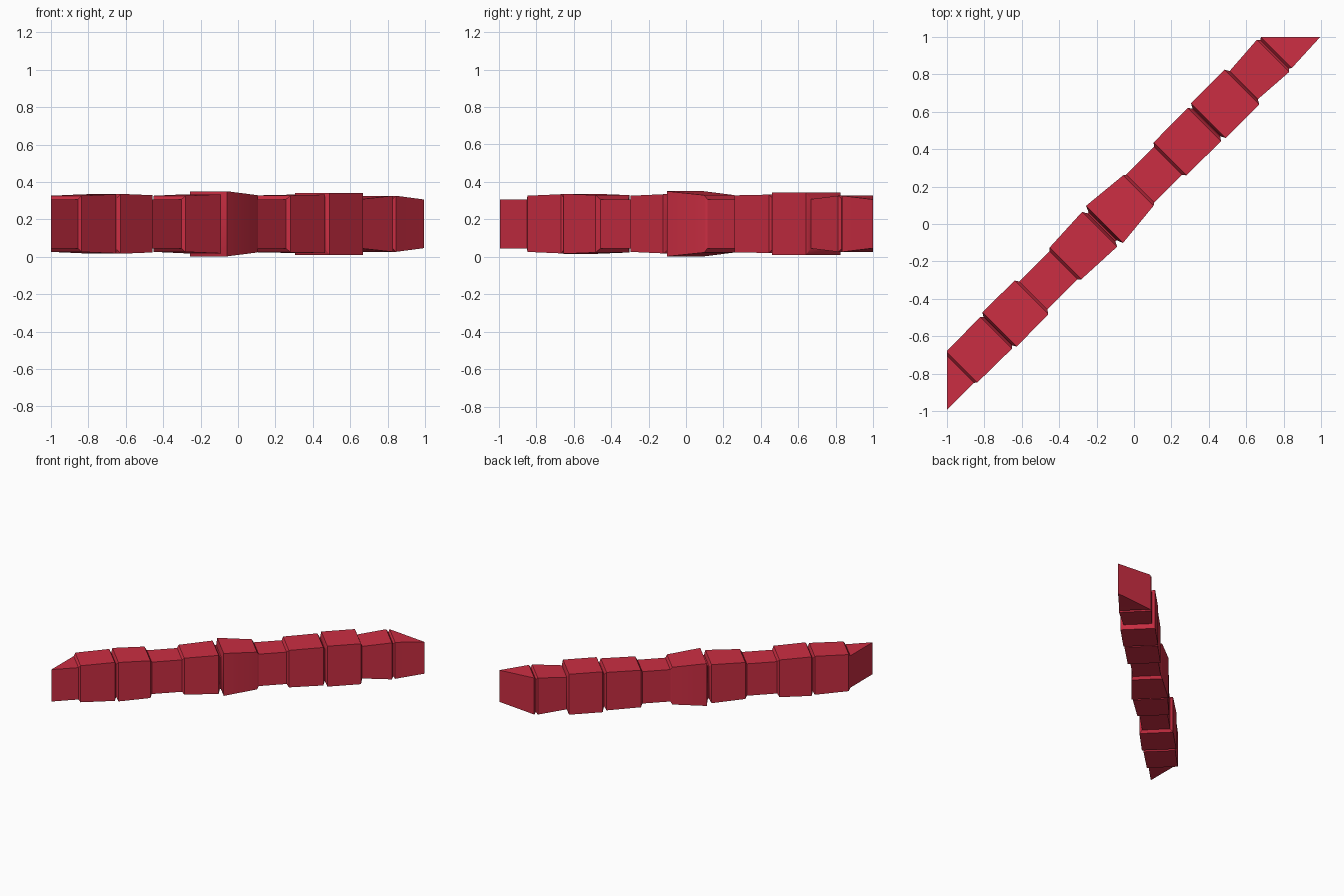
import bpy
import bmesh
from math import radians
from mathutils import Matrix, Vector

cube = bpy.data.objects.get("Cube")
if cube:
    bpy.data.objects.remove(cube, do_unlink=True)

red = bpy.data.materials.new("crimson red")
red.use_nodes = True
red.diffuse_color = (0.6, 0.027, 0.055, 1)
red.node_tree.nodes["Principled BSDF"].inputs["Base Color"].default_value = red.diffuse_color

# The chain runs diagonally, a little to one side of the centre
AXIS = Matrix.Rotation(radians(45), 4, "Z") @ Matrix.Translation((0, 0.11, 0.176))
CORE_W, CORE_H = 0.106, 0.131


def clip(bm, point, normal):
    """Cut away everything beyond a plane and cap the opening."""
    geom = bm.verts[:] + bm.edges[:] + bm.faces[:]
    cut = bmesh.ops.bisect_plane(bm, geom=geom, plane_co=Vector(point),
                                 plane_no=Vector(normal), clear_outer=True)
    edges = [e for e in cut["geom_cut"]
             if isinstance(e, bmesh.types.BMEdge) and e.is_boundary]
    if edges:
        bmesh.ops.holes_fill(bm, edges=edges, sides=0)


def loft(name, stations):
    """Rectangular loft through (distance, half width, half height) stations."""
    bm = bmesh.new()
    rings = []
    for u, w, h in stations:
        corners = [(-w, -h), (w, -h), (w, h), (-w, h)]
        rings.append([bm.verts.new(AXIS @ Vector((u, y, z))) for y, z in corners])
    for a, b in zip(rings, rings[1:]):
        for i in range(4):
            j = (i + 1) % 4
            bm.faces.new((a[i], a[j], b[j], b[i]))
    bm.faces.new(rings[0][::-1])
    bm.faces.new(rings[-1])
    clip(bm, (-1, 0, 0), (-1, 0, 0))
    clip(bm, (0, 1, 0), (0, 1, 0))
    bmesh.ops.recalc_face_normals(bm, faces=bm.faces[:])
    mesh = bpy.data.meshes.new(name)
    bm.to_mesh(mesh)
    bm.free()
    mesh.materials.append(red)
    obj = bpy.data.objects.new(name, mesh)
    bpy.context.collection.objects.link(obj)
    bpy.ops.object.select_all(action="DESELECT")
    obj.select_set(True)
    bpy.context.view_layer.objects.active = obj
    bpy.ops.object.shade_smooth_by_angle(angle=radians(30))
    return obj


# Slim core, showing between the blocks and at the low end
loft("core", [(-1.6, CORE_W, CORE_H), (1.18, CORE_W, CORE_H)])

# Wider blocks: start, end, and half width and half height at each end
blocks = [
    (-1.191, -0.933, 0.117, 0.15, 0.12, 0.158),
    (-0.907, -0.665, 0.13, 0.16, 0.127, 0.153),
    (-0.408, -0.15, 0.12, 0.15, 0.132, 0.158),
    (-0.113, 0.143, 0.14, 0.174, 0.115, 0.153),
    (0.382, 0.642, 0.124, 0.152, 0.126, 0.156),
    (0.672, 0.926, 0.131, 0.166, 0.131, 0.166),
]
BEVEL = 0.014
for n, (u0, u1, w0, h0, w1, h1) in enumerate(blocks, 1):
    loft(f"block_{n}", [(u0 - BEVEL, CORE_W, CORE_H), (u0, w0, h0),
                        (u1, w1, h1), (u1 + BEVEL, CORE_W, CORE_H)])

# Flared block that widens from the core
loft("flared_block", [(0.93, CORE_W, CORE_H), (1.161, 0.122, 0.15),
                      (1.175, CORE_W, CORE_H)])

# Tapering tip, cut off square to the back
loft("end_tip", [(1.172, CORE_W, CORE_H), (1.186, 0.117, 0.15),
                 (1.41, 0.107, 0.13), (1.7, 0.107, 0.13)])
